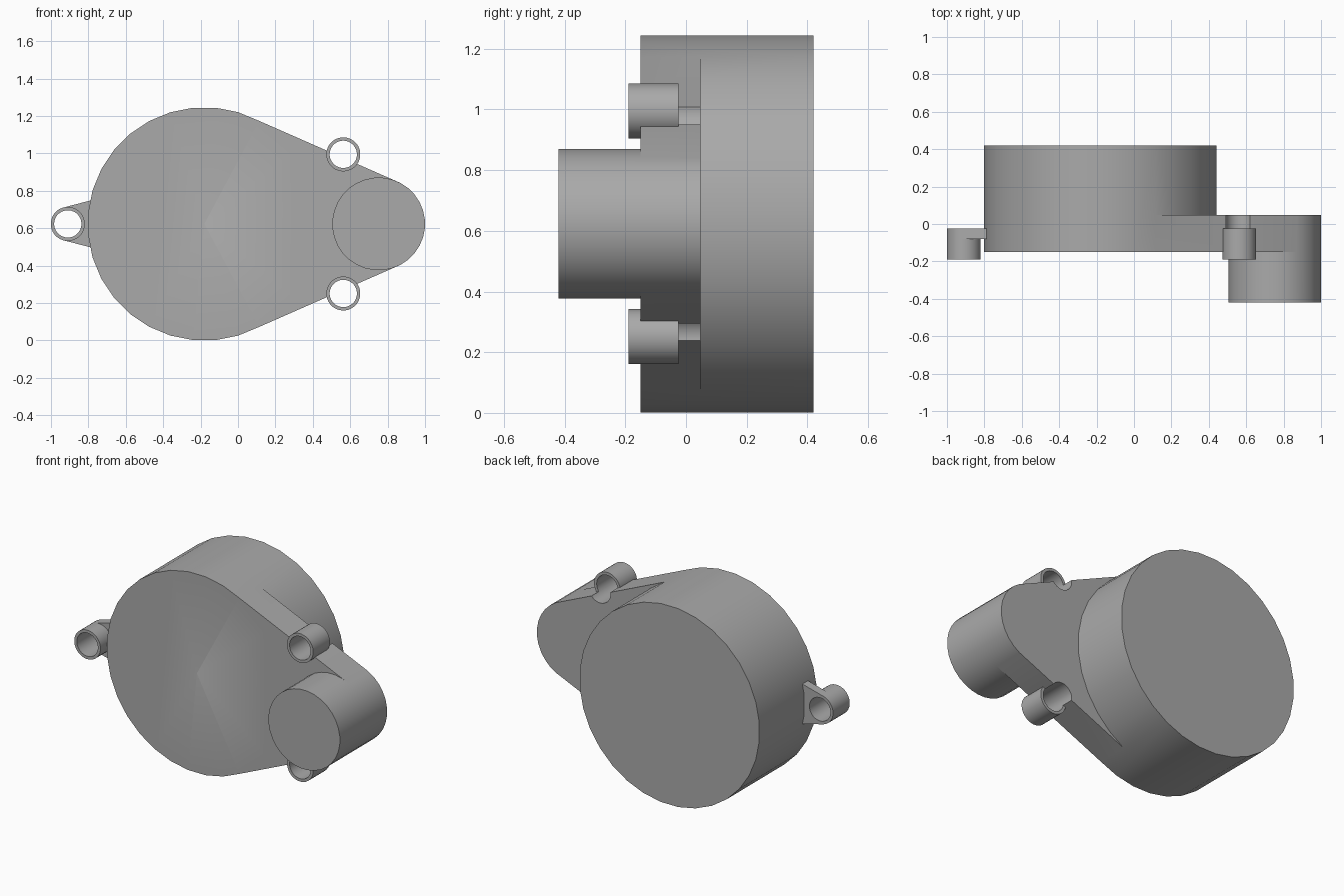
import bpy, bmesh
from math import sin, cos, pi, radians, acos

cube = bpy.data.objects.get("Cube")
if cube:
    bpy.data.objects.remove(cube)

grey = bpy.data.materials.new("grey")
grey.use_nodes = True
COLOUR = (0.40, 0.40, 0.40, 1)
grey.diffuse_color = COLOUR
grey.node_tree.nodes["Principled BSDF"].inputs["Base Color"].default_value = COLOUR

MID = 0.623                      # height of the shaft line
DRUM, MOTOR = (-0.18, MID, 0.624), (0.752, MID, 0.248)
FRONT, STEP, BACK = -0.15, 0.047, 0.42
TUBES = {"upper_screw_tube": (0.563, MID + 0.372),
         "lower_screw_tube": (0.563, MID - 0.372),
         "side_screw_tube": (-0.91, MID)}
OUTER, BORE = 0.091, 0.073


def circle(x, z, r, n=32):
    return [(x + r * cos((i + 0.5) * 2 * pi / n), z + r * sin((i + 0.5) * 2 * pi / n))
            for i in range(n)]


def prism(name, outline, y0, y1):
    """Extrude an x-z outline from y0 to y1."""
    bm = bmesh.new()
    face = bm.faces.new([bm.verts.new((x, y0, z)) for x, z in outline])
    out = bmesh.ops.extrude_face_region(bm, geom=[face])
    verts = [v for v in out["geom"] if isinstance(v, bmesh.types.BMVert)]
    bmesh.ops.translate(bm, verts=verts, vec=(0, y1 - y0, 0))
    bmesh.ops.recalc_face_normals(bm, faces=bm.faces)
    mesh = bpy.data.meshes.new(name)
    bm.to_mesh(mesh)
    bm.free()
    mesh.materials.append(grey)
    obj = bpy.data.objects.new(name, mesh)
    bpy.context.collection.objects.link(obj)
    return obj


def activate(obj):
    bpy.ops.object.select_all(action="DESELECT")
    obj.select_set(True)
    bpy.context.view_layer.objects.active = obj


def combine(obj, other, operation):
    """Apply a boolean and discard the helper."""
    mod = obj.modifiers.new("cut", "BOOLEAN")
    mod.operation, mod.object, mod.solver = operation, other, "EXACT"
    activate(obj)
    bpy.ops.object.modifier_apply(modifier=mod.name)
    bpy.data.objects.remove(other)


def bore(obj, centre):
    combine(obj, prism("bore_cutter", circle(*centre, BORE), -0.3, 0.3), "DIFFERENCE")


# Housing: round drum, tapered flange and motor barrel merged into one body
drum, barrel = circle(*DRUM), circle(*MOTOR)
tilt = acos((DRUM[2] - MOTOR[2]) / (MOTOR[0] - DRUM[0]))


def support(points, angle):
    return max(points, key=lambda p: p[0] * cos(angle) + p[1] * sin(angle))


taper = [support(drum, tilt), DRUM[:2], support(drum, -tilt),
         support(barrel, -tilt), support(barrel, tilt)]
housing = prism("housing", drum, FRONT, BACK)
combine(housing, prism("flange", taper, FRONT, STEP), "UNION")
combine(housing, prism("motor_barrel", barrel, -0.42, STEP), "UNION")
for name in ("upper_screw_tube", "lower_screw_tube"):
    bore(housing, TUBES[name])

# Side lug reaching from the drum to the side tube
lug = prism("side_lug", [(-0.932, MID + 0.088), (-0.74, MID + 0.138),
                         (-0.74, MID - 0.138), (-0.932, MID - 0.088)], -0.08, -0.025)
bore(lug, TUBES["side_screw_tube"])

# Hollow screw tubes
parts = [housing, lug]
for name, centre in TUBES.items():
    tube = prism(name, circle(*centre, OUTER), -0.19, -0.025)
    bore(tube, centre)
    parts.append(tube)

for obj in parts:
    activate(obj)
    bpy.ops.object.shade_smooth_by_angle(angle=radians(30))
